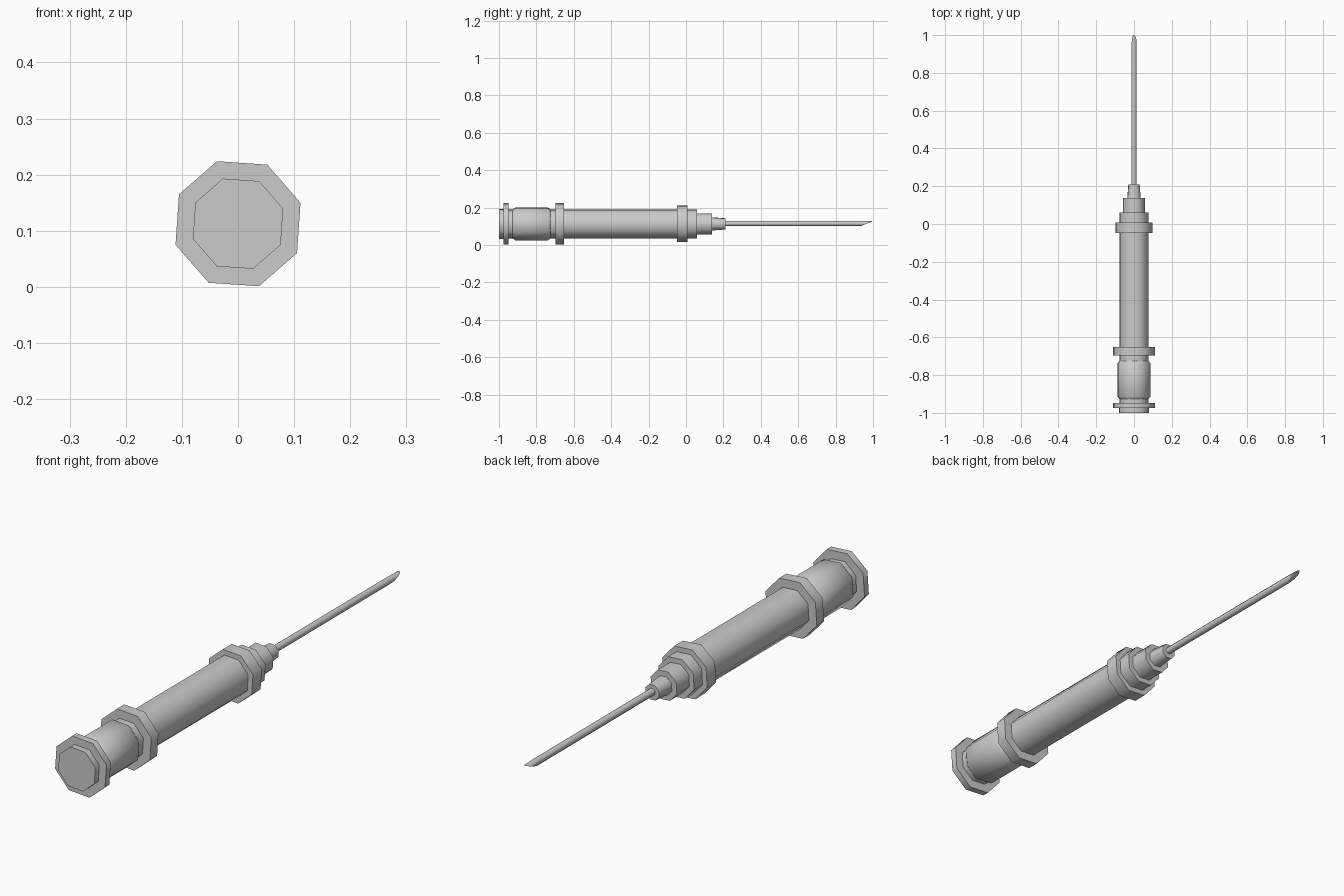
import bpy, bmesh, math

if "Cube" in bpy.data.objects:
    bpy.data.objects.remove(bpy.data.objects["Cube"])

SIDES = 8
TURN = math.radians(18.6)
K = 0.949          # half height of the turned octagon / corner radius
CZ = 0.1125


def lathe(name, profile, cz=CZ, bevel=0.0):
    """Octagonal solid along y from (y, half height) pairs; bevel slants the last ring."""
    bm = bmesh.new()
    rings = []
    for k, (y, h) in enumerate(profile):
        r = h / K
        ring = []
        for i in range(SIDES):
            a = TURN + i * math.tau / SIDES
            x, z = r * math.cos(a), r * math.sin(a)
            slant = bevel * (z / h - 1) / 2 if k == len(profile) - 1 else 0
            ring.append(bm.verts.new((x, y + slant, cz + z)))
        rings.append(ring)
    for a, b in zip(rings, rings[1:]):
        for i in range(SIDES):
            j = (i + 1) % SIDES
            bm.faces.new((a[i], a[j], b[j], b[i]))
    bm.faces.new(rings[0])
    bm.faces.new(rings[-1])
    bmesh.ops.recalc_face_normals(bm, faces=bm.faces[:])
    me = bpy.data.meshes.new(name)
    bm.to_mesh(me)
    bm.free()
    ob = bpy.data.objects.new(name, me)
    bpy.context.collection.objects.link(ob)
    bpy.context.view_layer.objects.active = ob
    ob.select_set(True)
    bpy.ops.object.shade_smooth_by_angle(angle=math.radians(50))
    ob.select_set(False)
    return ob


def tube(name, y0, y1, h0, h1=None):
    return lathe(name, [(y0, h0), (y1, h1 or h0)])


# main body and rear cap
tube("barrel", -0.96, 0.06, 0.0775)
tube("rear_cap", -1.0, -0.96, 0.0805)

# flanges and front collar
tube("rear_flange", -0.975, -0.948, 0.1115)
tube("middle_flange", -0.697, -0.652, 0.1115)
tube("front_collar", -0.047, 0.008, 0.098)

# raised grip with chamfered ends
lathe("grip", [(-0.927, 0.0775), (-0.913, 0.0875), (-0.738, 0.0875), (-0.724, 0.0775)])

# stepped nozzle
tube("nozzle_base", 0.05, 0.138, 0.057)
tube("nozzle_tip", 0.13, 0.21, 0.036, 0.030)

# needle with slanted point
lathe("needle", [(0.20, 0.0135), (0.935, 0.0135), (1.0, 0.0120)], cz=0.1145, bevel=0.062)
